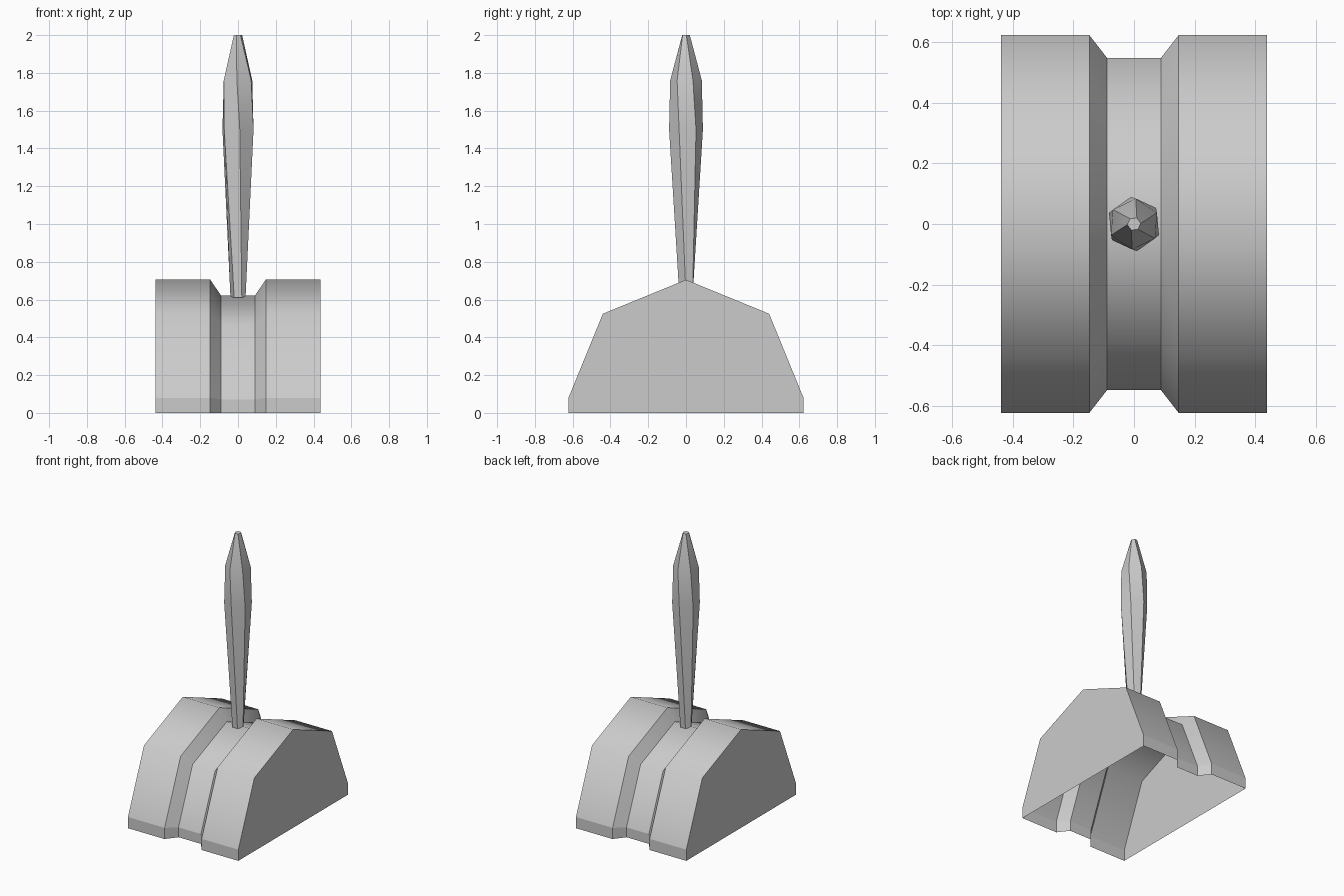
import bpy, bmesh, math

cube = bpy.data.objects.get("Cube")
if cube:
    bpy.data.objects.remove(cube, do_unlink=True)

grey = bpy.data.materials.new("plain grey")
grey.use_nodes = True
grey.diffuse_color = (0.6, 0.6, 0.6, 1)
grey.node_tree.nodes["Principled BSDF"].inputs["Base Color"].default_value = (0.6, 0.6, 0.6, 1)


def loft(name, rings, closed, caps):
    """Bridge consecutive rings of points with quads, optionally capping the ends."""
    bm = bmesh.new()
    loops = [[bm.verts.new(p) for p in ring] for ring in rings]
    for a, b in zip(loops, loops[1:]):
        n = len(a)
        for i in range(n if closed else n - 1):
            j = (i + 1) % n
            bm.faces.new((a[i], a[j], b[j], b[i]))
    if caps:
        bm.faces.new(loops[0][::-1])
        bm.faces.new(loops[-1])
    bmesh.ops.recalc_face_normals(bm, faces=bm.faces)
    mesh = bpy.data.meshes.new(name)
    bm.to_mesh(mesh)
    bm.free()
    mesh.materials.append(grey)
    obj = bpy.data.objects.new(name, mesh)
    bpy.context.collection.objects.link(obj)
    bpy.ops.object.select_all(action="DESELECT")
    obj.select_set(True)
    bpy.context.view_layer.objects.active = obj
    bpy.ops.object.shade_smooth_by_angle(angle=math.radians(50))
    return obj


# Lever housing: arched profile swept across x, pinched into a groove, open below
half = [(0.622, 0), (0.622, 0.08), (0.44, 0.525)]
profile = half + [(0, 0.705)] + [(-y, z) for y, z in reversed(half)]
right = [(-0.438, 1), (-0.147, 1), (-0.089, 0.88)]
stations = right + [(-x, s) for x, s in reversed(right)]
housing = loft("lever_housing",
               [[(x, y * s, z * s) for y, z in profile] for x, s in stations],
               closed=False, caps=True)

# Crisp edge along the low vertical skirt
for edge in housing.data.edges:
    if all(0.05 < housing.data.vertices[v].co.z < 0.1 for v in edge.vertices):
        edge.use_edge_sharp = True

# Twisted six-sided handle: height, radius, turn in degrees
sections = [(0.612, 0.04, 60), (1.5, 0.09, 36), (1.76, 0.084, 26), (2.0, 0.022, 5)]
loft("lever_handle",
     [[(r * math.cos(math.radians(turn + 60 * k)),
        r * math.sin(math.radians(turn + 60 * k)), z) for k in range(6)]
      for z, r, turn in sections],
     closed=True, caps=True)
